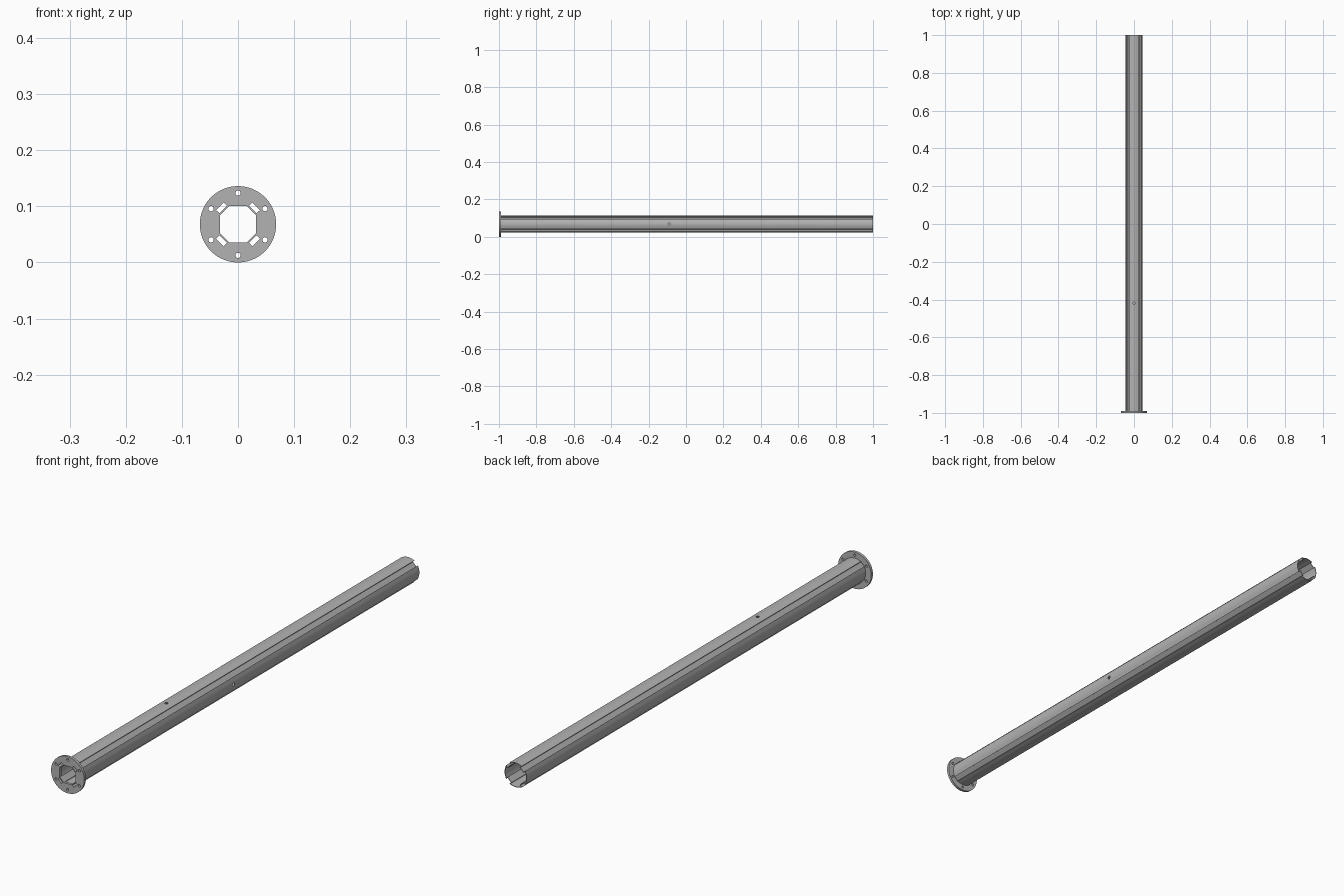
import bpy, bmesh, math
from mathutils import Matrix

if "Cube" in bpy.data.objects:
    bpy.data.objects.remove(bpy.data.objects["Cube"])

CZ = 0.068  # height of the tube axis
grey = bpy.data.materials.new("steel grey")
grey.diffuse_color = (0.45, 0.45, 0.45, 1)
grey.use_nodes = True
grey.node_tree.nodes["Principled BSDF"].inputs["Base Color"].default_value = grey.diffuse_color


def diag(k, a, b):
    """Point a out along the k-th diagonal, b sideways."""
    t = math.radians(45 + 90 * k)
    return (a * math.cos(t) - b * math.sin(t), a * math.sin(t) + b * math.cos(t))


def circle(r, n, cx=0, cy=0):
    return [(cx + r * math.cos(2 * math.pi * i / n), cy + r * math.sin(2 * math.pi * i / n))
            for i in range(n)]


def plate(name, loops, y0, y1):
    """Extrude closed outlines (outer first, then holes) from y0 to y1."""
    cu = bpy.data.curves.new(name, 'CURVE')
    cu.dimensions = '2D'
    cu.fill_mode = 'BOTH'
    cu.extrude = (y1 - y0) / 2
    for loop in loops:
        s = cu.splines.new('POLY')
        s.points.add(len(loop) - 1)
        for p, (x, y) in zip(s.points, loop):
            p.co = (x, y, 0, 1)
        s.use_cyclic_u = True
    tmp = bpy.data.objects.new(name + "_outline", cu)
    bpy.context.collection.objects.link(tmp)
    dg = bpy.context.evaluated_depsgraph_get()
    me = bpy.data.meshes.new_from_object(tmp.evaluated_get(dg))
    bpy.data.objects.remove(tmp)
    me.transform(Matrix.Translation((0, (y0 + y1) / 2, CZ)) @ Matrix.Rotation(math.pi / 2, 4, 'X'))
    bm = bmesh.new()
    bm.from_mesh(me)
    bmesh.ops.remove_doubles(bm, verts=bm.verts, dist=1e-5)
    bmesh.ops.recalc_face_normals(bm, faces=bm.faces)
    bm.to_mesh(me)
    bm.free()
    me.materials.clear()
    me.materials.append(grey)
    ob = bpy.data.objects.new(name, me)
    bpy.context.collection.objects.link(ob)
    return ob


def activate(ob):
    bpy.ops.object.select_all(action='DESELECT')
    ob.select_set(True)
    bpy.context.view_layer.objects.active = ob


def wall(r, lip_a, lip_b, floor_a, floor_b):
    """Round wall with four channels sunk in at the diagonals."""
    pts = []
    for k in range(4):
        for d in range(-18, 19, 6):
            t = math.radians(d + 90 * k)
            pts.append((r * math.cos(t), r * math.sin(t)))
        for a, b in ((lip_a, -lip_b), (floor_a, -floor_b), (floor_a, floor_b), (lip_a, lip_b)):
            pts.append(diag(k, a, b))
    return pts


# grooved tube
tube = plate("grooved_tube", [wall(0.0455, 0.0459, 0.010, 0.037, 0.0095),
                              wall(0.0435, 0.0428, 0.0118, 0.0347, 0.0115)], -0.99, 1.0)

# small drilled holes: one on top, one on the right side
for loc, rot in (((0, -0.42, CZ + 0.045), (0, 0, 0)),
                 ((0.045, -0.09, CZ), (0, math.pi / 2, 0))):
    bpy.ops.mesh.primitive_cylinder_add(vertices=20, radius=0.006, depth=0.02, location=loc, rotation=rot)
    cutter = bpy.context.object
    cutter.name = "hole_cutter"
    cutter.hide_render = True
    activate(tube)
    mod = tube.modifiers.new("hole", 'BOOLEAN')
    mod.operation = 'DIFFERENCE'
    mod.solver = 'EXACT'
    mod.object = cutter
    bpy.ops.object.modifier_apply(modifier=mod.name)
    bpy.data.objects.remove(cutter)

# end flange: octagonal opening, four channel slots, six bolt holes
octagon = []
for k in range(4):
    octagon += [diag(k, 0.034, -0.0119), diag(k, 0.034, 0.0119)]
slots = [[diag(k, a, b) for a, b in ((0.037, -0.0095), (0.0457, -0.0098),
                                     (0.0457, 0.0098), (0.037, 0.0095))] for k in range(4)]
bolts = [circle(0.0047, 20, 0.0555 * math.cos(math.radians(30 + 60 * i)),
                0.0555 * math.sin(math.radians(30 + 60 * i))) for i in range(6)]
flange = plate("end_flange", [circle(0.068, 72), octagon] + slots + bolts, -1.0, -0.99)

for ob in (tube, flange):
    activate(ob)
    bpy.ops.object.shade_smooth_by_angle(angle=math.radians(25))
